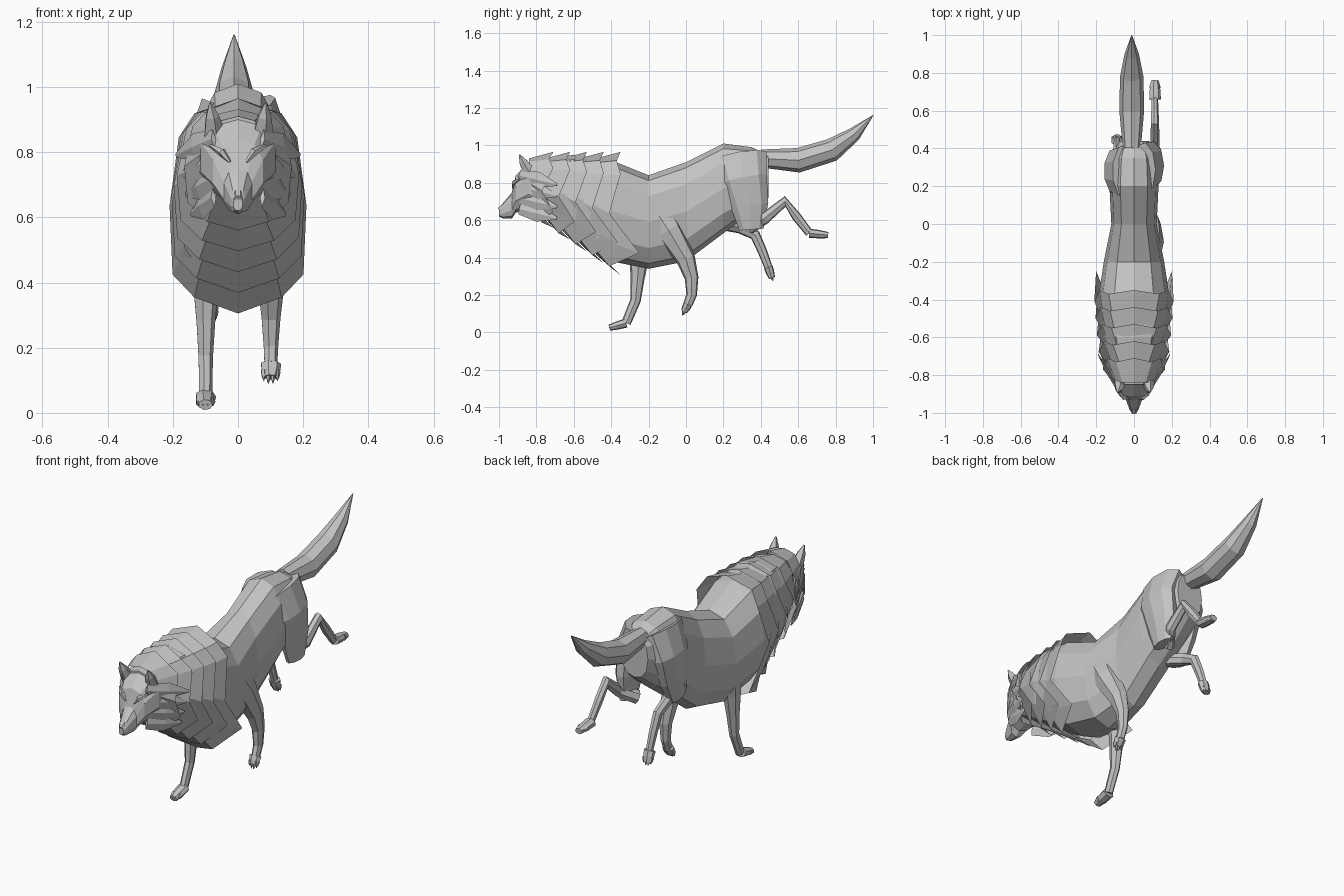
import bpy, bmesh, math
from mathutils import Vector

cube = bpy.data.objects.get("Cube")
if cube:
    bpy.data.objects.remove(cube)

grey = (.55, .55, .55, 1)
fur = bpy.data.materials.new("grey_fur")
fur.use_nodes = True
fur.diffuse_color = grey
fur.node_tree.nodes["Principled BSDF"].inputs["Base Color"].default_value = grey


def skin(name, rings, capped=True):
    """Bridge equal point rings into a flat-shaded surface."""
    bm = bmesh.new()
    loops = [[bm.verts.new(point) for point in ring] for ring in rings]
    for near, far in zip(loops, loops[1:]):
        for i in range(len(near)):
            bm.faces.new((near[i - 1], near[i], far[i], far[i - 1]))
    if capped:
        bm.faces.new(loops[0])
        bm.faces.new(loops[-1])
    bmesh.ops.recalc_face_normals(bm, faces=bm.faces)
    mesh = bpy.data.meshes.new(name)
    bm.to_mesh(mesh)
    bm.free()
    mesh.materials.append(fur)
    bpy.context.collection.objects.link(bpy.data.objects.new(name, mesh))


def oval(y, top, bottom, half_width, sides, roundness=.85):
    """Upright cross-section with a vertex on the spine; low roundness is boxy."""
    def soften(value):
        return math.copysign(abs(value) ** roundness, value)
    middle, half_height = (top + bottom) / 2, (top - bottom) / 2
    angles = [math.tau * i / sides for i in range(sides)]
    return [Vector((half_width * soften(math.sin(angle)), y,
                    middle + half_height * soften(math.cos(angle))))
            for angle in angles]


def trunk(name, stations, sides):
    skin(name, [oval(*station, sides) for station in stations])


def taper(thick, thin, power=1):
    """Radius rule running from thick to thin along a limb."""
    return lambda t: thin + (thick - thin) * (1 - t) ** power


def limb(name, points, radius, flatness=1, sides=7, across=(1, 0, 0)):
    """Tube along points; flatness scales its size in the across direction."""
    points = [Vector(point) for point in points]
    last = len(points) - 1
    rings = []
    for k, centre in enumerate(points):
        heading = (points[min(k + 1, last)] - points[max(k - 1, 0)]).normalized()
        side = Vector(across)
        side = (side - heading * side.dot(heading)).normalized()
        deep = heading.cross(side)
        size = radius(k / last)
        angles = [math.tau * i / sides for i in range(sides)]
        rings.append([centre + size * (side * flatness * math.cos(angle) + deep * math.sin(angle))
                      for angle in angles])
    skin(name, rings)


def tucked(x, line):
    """Points in a plane at x, with the first one drawn in under the skin."""
    return [Vector((x if k else x / 2, y, z)) for k, (y, z) in enumerate(line)]


def leg(name, x, joints, radius, foot):
    """Jointed leg ending in a paw with four clawed toes."""
    points = tucked(x, joints)
    limb(f"{name}_leg", points, radius, flatness=.8)
    ankle, foot = points[-1], Vector((0, *foot))
    limb(f"{name}_paw", [ankle, ankle + foot / 2, ankle + foot],
         lambda t: .025 - .008 * t * t, flatness=1.3)
    for i in range(4):
        root = ankle + foot * .6 + Vector(((i - 1.5) * .014, 0, 0))
        reach = foot.normalized() * (.04 if i in (1, 2) else .03)
        limb(f"{name}_toe_{i + 1}", [root, root + reach / 2, root + reach],
             taper(.016, .002, .5), flatness=.6, sides=5)


# Torso, from neck to rump: y, top, bottom, half width
trunk("torso", [(-.85, .91, .68, .09), (-.6, .95, .5, .17), (-.4, .92, .38, .19),
                (-.2, .84, .34, .16), (0, .91, .38, .12), (.2, 1.01, .53, .13),
                (.35, .99, .64, .12), (.44, .95, .72, .08)], sides=12)

# Head, from nose tip to nape
trunk("head", [(-1, .66, .62, .014), (-.98, .69, .61, .026), (-.93, .75, .61, .045),
               (-.91, .84, .64, .08), (-.84, .91, .66, .12), (-.76, .92, .64, .13)], sides=10)
limb("nose", [(0, -1, .655), (0, -.97, .675)], taper(.014, .018), sides=6)

for sign, side in ((1, "left"), (-1, "right")):
    limb(f"{side}_ear", [(sign * .075, -.84, .86), (sign * .08, -.87, .91), (sign * .085, -.89, .95)],
         taper(.034, .004, .7), sides=5)
    limb(f"{side}_brow", [(sign * .025, -.925, .77), (sign * .05, -.92, .8), (sign * .085, -.89, .82)],
         lambda t: .005 + .008 * math.sin(math.pi * t), sides=5)
    # Cheek tufts fan back from the jaw, shorter towards the throat
    for i in range(4):
        drop = Vector((0, 0, -.06 * i))
        tip = Vector((sign * (.19 - .015 * i), -.69, .79))
        root = Vector((sign * .075, -.89, .84))
        limb(f"{side}_cheek_tuft_{i + 1}", [root + drop, (root + tip) / 2 + drop, tip + drop],
             lambda t: .002 + .011 * math.sin(math.pi * (.2 + .8 * t)),
             flatness=3.5, sides=4, across=(0, 0, 1))

# Mane: overlapping flared collars, sleek above and ragged down the chest
for k in range(5):
    t = k / 4
    rear = -.71 + .36 * t
    belly = .56 - .255 * t
    boxy = .8 - .15 * t
    inner = oval(rear - .13, .93, belly + .11, .105 + .075 * t, 12, boxy)
    outer = oval(rear, .965, belly, .165 + .045 * math.sqrt(t), 12, boxy)
    for i, point in enumerate(outer):
        below = 3 <= i <= 9
        if i % 2:
            point.y -= .06 if below else .02
            point.z += (.66 - point.z) * .06
        elif i in (4, 8):
            point.y += .1 * t
            point.x *= 1.05
        elif i in (2, 10):
            point.x *= .95
    skin(f"mane_collar_{k + 1}", [inner, outer], capped=False)

# Tail, a spindle sweeping up to a point
tail_line = [(.4, .93), (.6, .92), (.78, .975), (.9, 1.06), (1, 1.16)]
limb("tail", [(-.012, y, z) for y, z in tail_line],
     lambda t: .002 + .065 * math.sin(math.pi * (.25 + .75 * t)), sides=8)

# Front legs: the left swings back, the right reaches the ground
foreleg = taper(.1, .026, 2)
leg("left_front", .1, [(-.22, .74), (-.09, .54), (0, .39), (.03, .29), (.03, .2), (.01, .15)],
    foreleg, foot=(-.02, -.04))
leg("right_front", -.1, [(-.25, .65), (-.23, .53), (-.25, .4), (-.26, .28), (-.27, .17), (-.32, .05)],
    foreleg, foot=(-.09, -.025))

# Hind thighs: broad at the hip, narrow at the knee
for side, x, line in (("left", .1, [(.29, .94), (.31, .82), (.34, .68), (.35, .55)]),
                      ("right", -.1, [(.28, .94), (.28, .82), (.25, .68), (.22, .56)])):
    limb(f"{side}_thigh", tucked(x, line), taper(.145, .066, .7), flatness=.48, sides=9)

# Hind legs trail behind the body
shin = taper(.036, .022)
leg("left_hind", .11, [(.34, .56), (.42, .61), (.53, .7), (.59, .62), (.66, .53)],
    shin, foot=(.1, -.01))
leg("right_hind", -.09, [(.2, .58), (.29, .56), (.37, .52), (.41, .43), (.44, .35)],
    shin, foot=(.02, -.06))
